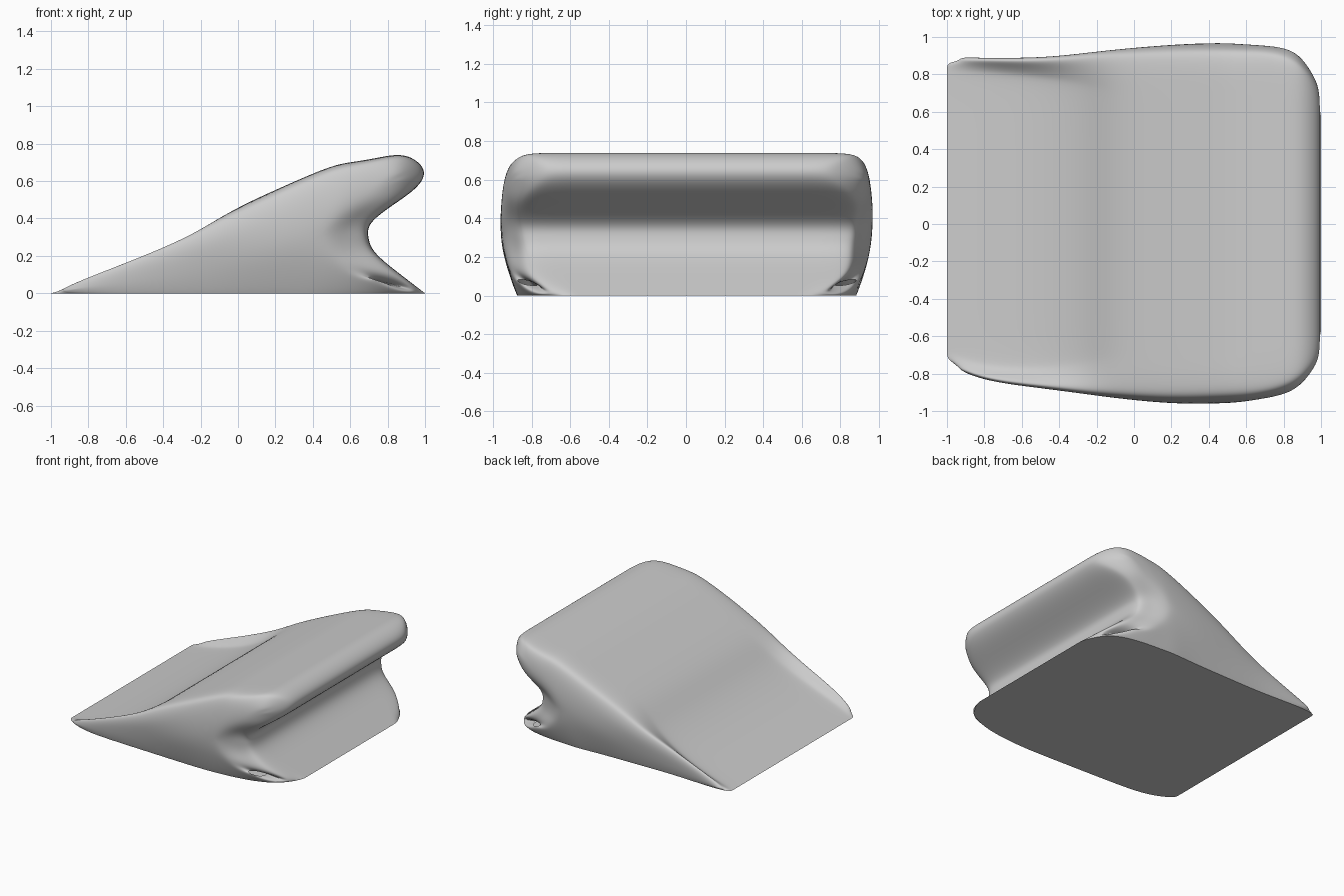
import bpy, bmesh

if "Cube" in bpy.data.objects:
    bpy.data.objects.remove(bpy.data.objects["Cube"])

# Upper outline from left tip over the nose to the rear foot:
# x, z in the middle, z at the side ridge, then the side's spine point (x, z)
UPPER = [
    (-1.0, 0, 0, -.93, .015), (-.82, .03, .083, -.80, .03), (-.5, .13, .21, -.5, .09),
    (-.25, .27, .32, -.25, .15), (-.1, .415, .41, -.1, .19), (.2, .553, .553, .2, .25),
    (.5, .685, .685, .45, .32), (.6, .70, .70, .55, .42), (.74, .722, .722, .7, .53),
    (.90, .757, .757, .8, .6), (1.02, .66, .66, .8, .6), (.965, .565, .565, .8, .6),
    (.84, .48, .48, .7, .53), (.69, .375, .375, .55, .42), (.695, .30, .30, .45, .32),
    (.715, .22, .22, .5, .2), (.87, .1, .1, .65, .1), (1.0, 0, 0, .8, .05),
]
# Base points from rear to left: x, then spine point
BASE = [(.9, .8, .05), (.7, .65, .1), (.5, .5, .2), (.35, .45, .32), (.2, .2, .25),
        (-.1, -.1, .19), (-.25, -.25, .15), (-.5, -.5, .09), (-.82, -.80, .03)]
LOOP = UPPER + [(x, 0, 0, qx, qz) for x, qx, qz in BASE]
FOOT = 17
NECK = (13, 14, 15)

# Half-widths along x for the two sides
WIDTH = {
    1: [(-1, .9), (-.95, .91), (-.5, .91), (0, .95), (.35, .98), (.8, .95), (.9, .9), (.96, .83), (1.02, .73)],
    -1: [(-1, .76), (-.82, .86), (-.5, .90), (0, .95), (.25, .975), (.6, .955), (.83, .91), (.93, .84), (1.02, .73)],
}


def interp(table, x):
    if x <= table[0][0]:
        return table[0][1]
    for (x0, a), (x1, b) in zip(table, table[1:]):
        if x <= x1:
            return a + (b - a) * (x - x0) / (x1 - x0)
    return table[-1][1]


def ring(bm, side, kind):
    """One closed outline; kinds 0-1 middle, 2 rim, 3-5 rolling inward over the side."""
    verts = []
    t = (0, 0, 0, .12, .5, 1)[kind]
    for i, (x, zc, zr, qx, qz) in enumerate(LOOP):
        px, pz = x + (qx - x) * t, (zc if kind < 2 else zr)
        pz += (qz - pz) * t
        w = interp(WIDTH[side], px)
        if kind < 2:
            y = interp([(-1, w - .07), (-.5, w - .11), (-.1, .71), (.6, .69), (1, .55)], x)
            y -= .08 * (1 - kind)
        else:
            scale = interp([(-1, .2), (.2, 1)], px)
            roll = (.02, .014, .004, 0) if i > FOOT else (.07, .028, .004, 0)
            # sides lean inward toward the base
            y = w - scale * (roll[kind - 2] + .075 * max(0, 1 - pz / .28))
            if i >= FOOT - 1 and px > .7:
                # keep the foot corner thin and upright, no overhang
                y = min(y, interp([(.6, .9), (.7, .885), (.85, .865), (.92, .83), (1, .69)], x) + .02 * t)
            if i in NECK and kind < 5:
                y -= .05
        verts.append(bm.verts.new((px, side * y, pz)))
    return verts


# Wedge body
bm = bmesh.new()
kinds = [(-1, k) for k in (5, 4, 3, 2, 1, 0)] + [(1, k) for k in range(6)]
rings = [ring(bm, s, k) for s, k in kinds]
n = len(LOOP)
for a, b in zip(rings, rings[1:]):
    for i in range(n):
        j = (i + 1) % n
        bm.faces.new((a[i], a[j], b[j], b[i]))

# Hard edge around the flat base
crease = bm.edges.layers.float.new("crease_edge")
hard = []
for i in (0, FOOT):
    hard += [(rings[r][i], rings[r + 1][i]) for r in range(3, 8)]
for r in (3, 8):
    hard += [(rings[r][i], rings[r][(i + 1) % n]) for i in range(FOOT, n)]
for a, b in hard:
    e = bm.edges.get((a, b))
    e[crease] = 1.0
    e.smooth = False

# Close each side along its spine
bmesh.ops.remove_doubles(bm, verts=rings[0], dist=.03)
bmesh.ops.remove_doubles(bm, verts=rings[-1], dist=.03)
bmesh.ops.recalc_face_normals(bm, faces=bm.faces)
for f in bm.faces:
    f.smooth = True

mesh = bpy.data.meshes.new("wedge_body")
bm.to_mesh(mesh)
bm.free()
body = bpy.data.objects.new("wedge_body", mesh)
bpy.context.collection.objects.link(body)
sub = body.modifiers.new("smooth", 'SUBSURF')
sub.levels = sub.render_levels = 3
